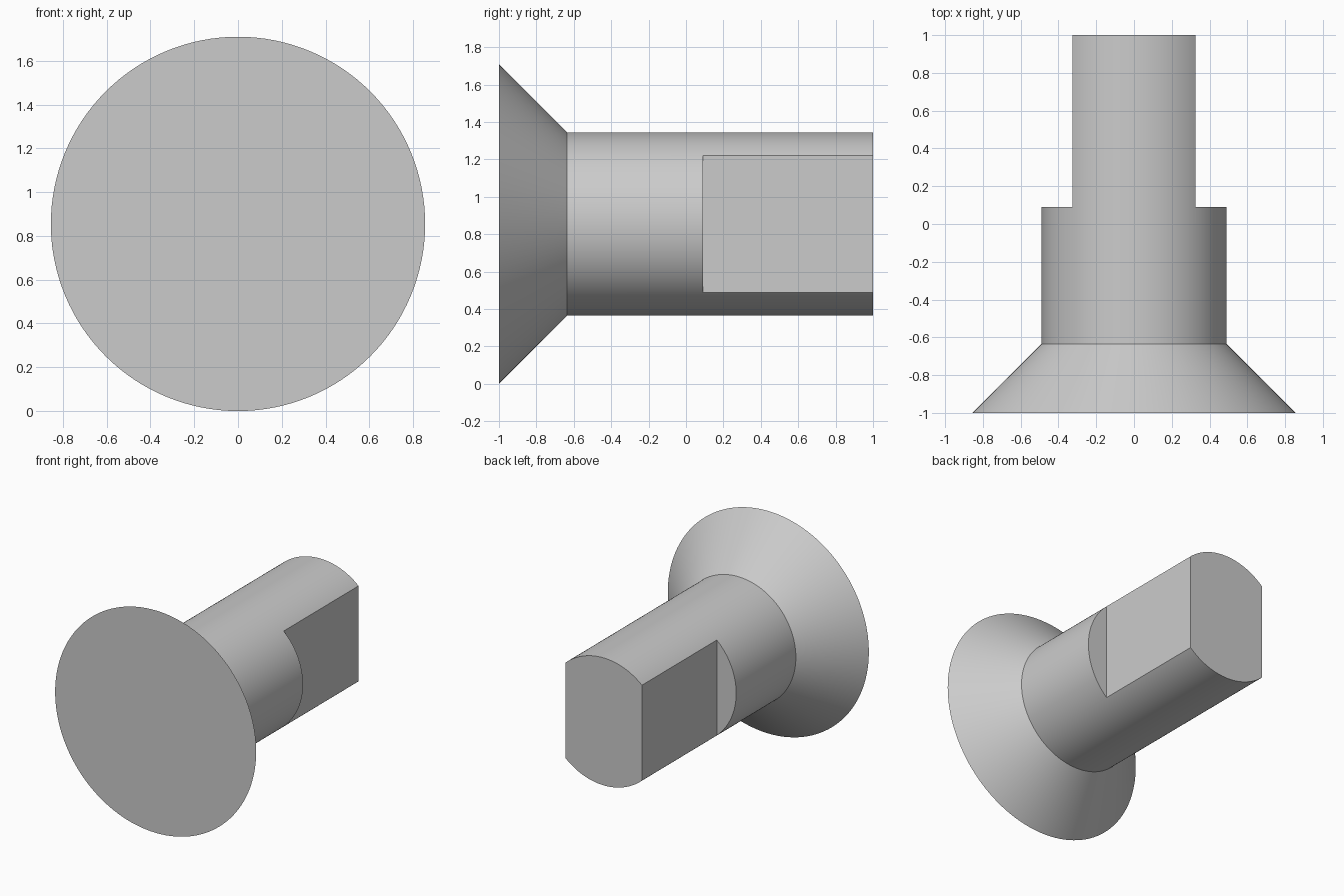
import bpy
import bmesh
import math
from mathutils import Matrix, Vector

if "Cube" in bpy.data.objects:
    bpy.data.objects.remove(bpy.data.objects["Cube"], do_unlink=True)

HEAD_R, SHANK_R = 0.855, 0.49
FRONT, NECK, STEP, BACK = -1.0, -0.635, 0.09, 1.0
FLAT_X = 0.325
SEGMENTS = 128

steel = bpy.data.materials.new("plain grey")
steel.use_nodes = True
grey = (0.6, 0.6, 0.6, 1)
steel.diffuse_color = grey
steel.node_tree.nodes["Principled BSDF"].inputs["Base Color"].default_value = grey


def add_object(name, bm):
    bmesh.ops.recalc_face_normals(bm, faces=bm.faces)
    mesh = bpy.data.meshes.new(name)
    bm.to_mesh(mesh)
    bm.free()
    mesh.materials.append(steel)
    obj = bpy.data.objects.new(name, mesh)
    bpy.context.collection.objects.link(obj)
    return obj


# Countersunk head and round shank: stacked rings along y
bm = bmesh.new()
rings = []
for radius, y in ((HEAD_R, FRONT), (SHANK_R, NECK), (SHANK_R, BACK)):
    place = Matrix.Translation((0, y, HEAD_R)) @ Matrix.Rotation(math.pi / 2, 4, "X")
    rings.append(bmesh.ops.create_circle(
        bm, segments=SEGMENTS, radius=radius, matrix=place)["verts"])
for a, b in zip(rings, rings[1:]):
    for i in range(SEGMENTS):
        j = (i + 1) % SEGMENTS
        bm.faces.new((a[i], a[j], b[j], b[i]))
bm.faces.new(rings[0])
bm.faces.new(rings[-1])
bolt = add_object("countersunk_bolt", bm)

# Cutters for the two side flats
for side, name in ((1, "left_flat_cutter"), (-1, "right_flat_cutter")):
    bm = bmesh.new()
    size = Vector((0.5, BACK - STEP + 0.2, 2))
    centre = Vector((side * (FLAT_X + size.x / 2), STEP + size.y / 2, HEAD_R))
    bmesh.ops.create_cube(bm, size=1, matrix=Matrix.LocRotScale(centre, None, size))
    cutter = add_object(name, bm)
    cutter.hide_render = True
    cut = bolt.modifiers.new(name, "BOOLEAN")
    cut.operation = "DIFFERENCE"
    cut.solver = "EXACT"
    cut.object = cutter

# Bake the cuts, then drop the cutters
bpy.context.view_layer.update()
baked = bpy.data.meshes.new_from_object(
    bolt.evaluated_get(bpy.context.evaluated_depsgraph_get()))
cutters = [m.object for m in bolt.modifiers]
bolt.modifiers.clear()
bolt.data = baked
for cutter in cutters:
    bpy.data.objects.remove(cutter, do_unlink=True)

# Smooth round walls with sharp edges
bpy.ops.object.select_all(action="DESELECT")
bolt.select_set(True)
bpy.context.view_layer.objects.active = bolt
bpy.ops.object.shade_smooth_by_angle(angle=math.radians(30))
